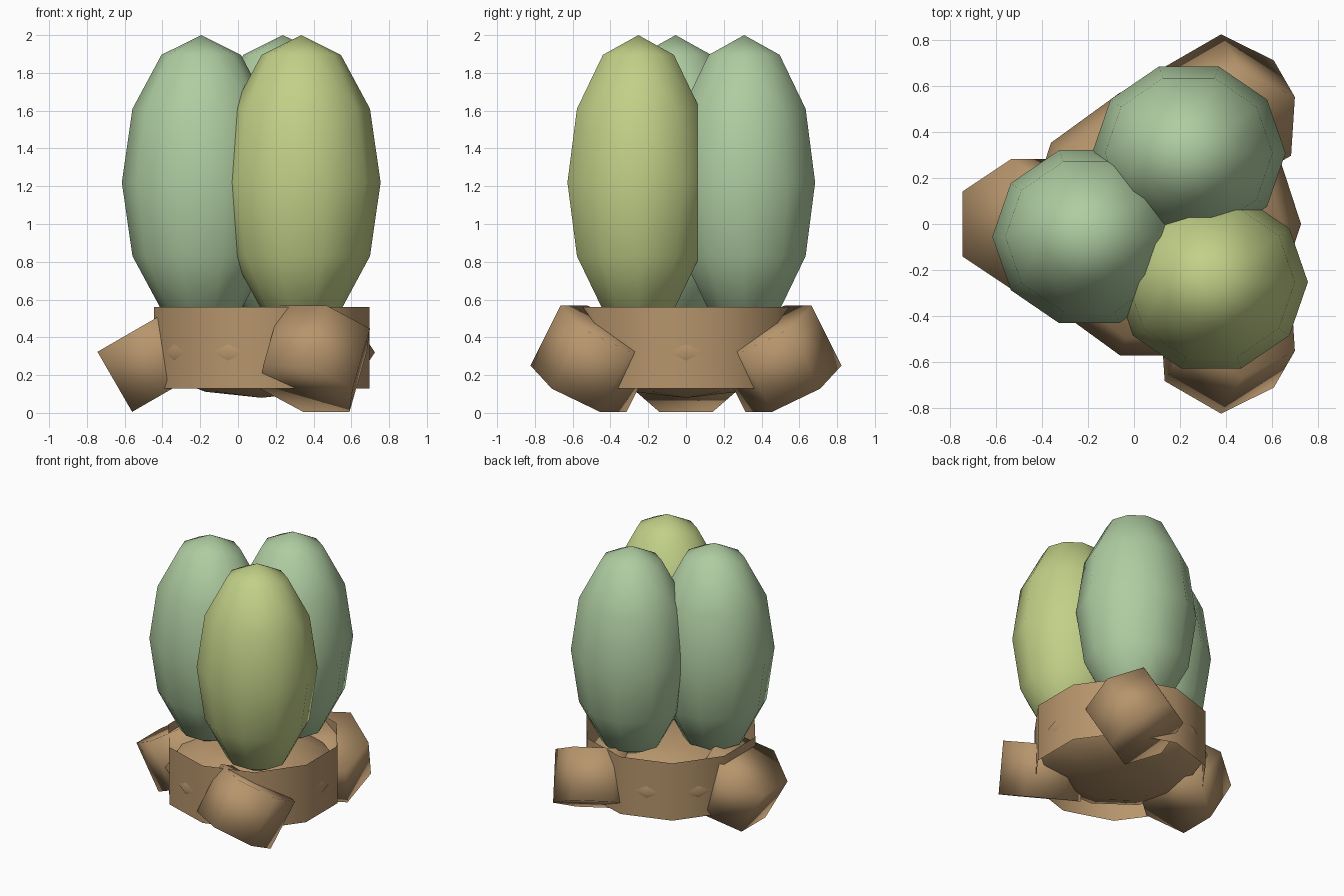
import bpy
from math import radians, cos, sin
from mathutils import Matrix, Vector

cube = bpy.data.objects.get("Cube")
if cube:
    bpy.data.objects.remove(cube, do_unlink=True)


def make_material(name, rgb):
    mat = bpy.data.materials.new(name)
    mat.use_nodes = True
    color = (*rgb, 1.0)
    mat.diffuse_color = color
    bsdf = next(n for n in mat.node_tree.nodes if n.type == 'BSDF_PRINCIPLED')
    bsdf.inputs["Base Color"].default_value = color
    return mat


brown = make_material("clay_brown", (0.47, 0.30, 0.15))
sage = make_material("sage_green", (0.43, 0.61, 0.36))
lime = make_material("yellow_green", (0.54, 0.63, 0.245))


def finish(name, mat, transform):
    """Name, colour and smooth the active primitive, baking its transform."""
    obj = bpy.context.object
    obj.name = obj.data.name = name
    obj.data.transform(transform)
    obj.data.materials.append(mat)
    obj.data.polygons.foreach_set("use_smooth", [True] * len(obj.data.polygons))
    obj.data.update()
    return obj


def ellipsoid(name, center, size, mat):
    bpy.ops.mesh.primitive_uv_sphere_add(segments=10, ring_count=6, radius=1)
    turn = Matrix.Rotation(radians(90), 4, 'Z')
    finish(name, mat, Matrix.Translation(center) @ Matrix.Diagonal((*size, 1)) @ turn)


# Three upright oval lobes
LOBE = (0.42, 0.395, 0.78)
ellipsoid("right_lobe", (-0.195, -0.055, 1.22), LOBE, sage)
ellipsoid("back_lobe", (0.238, 0.308, 1.22), LOBE, sage)
ellipsoid("front_lobe", (0.335, -0.252, 1.22), LOBE, lime)

# Open ten-sided collar with a flattened core inside it
MIDDLE = Vector((0.125, 0, 0))
bpy.ops.mesh.primitive_cylinder_add(vertices=10, radius=0.6, depth=0.43, end_fill_type='NOTHING')
finish("base_collar", brown, Matrix.Translation(MIDDLE + Vector((0, 0, 0.345))))
ellipsoid("base_core", MIDDLE + Vector((0, 0, 0.32)), (0.6, 0.6, 0.24), brown)

# Three tilted hexagonal feet around the collar
for name, angle in (("right_foot", 180), ("front_foot", -60), ("back_foot", 60)):
    a = radians(angle)
    spot = MIDDLE + Vector((0.565 * cos(a), 0.565 * sin(a), 0.287))
    bpy.ops.mesh.primitive_cylinder_add(vertices=6, radius=0.283, depth=0.367)
    finish(name, brown, Matrix.Translation(spot)
           @ Matrix.Rotation(-a, 4, 'Z') @ Matrix.Rotation(radians(30), 4, 'Y'))
